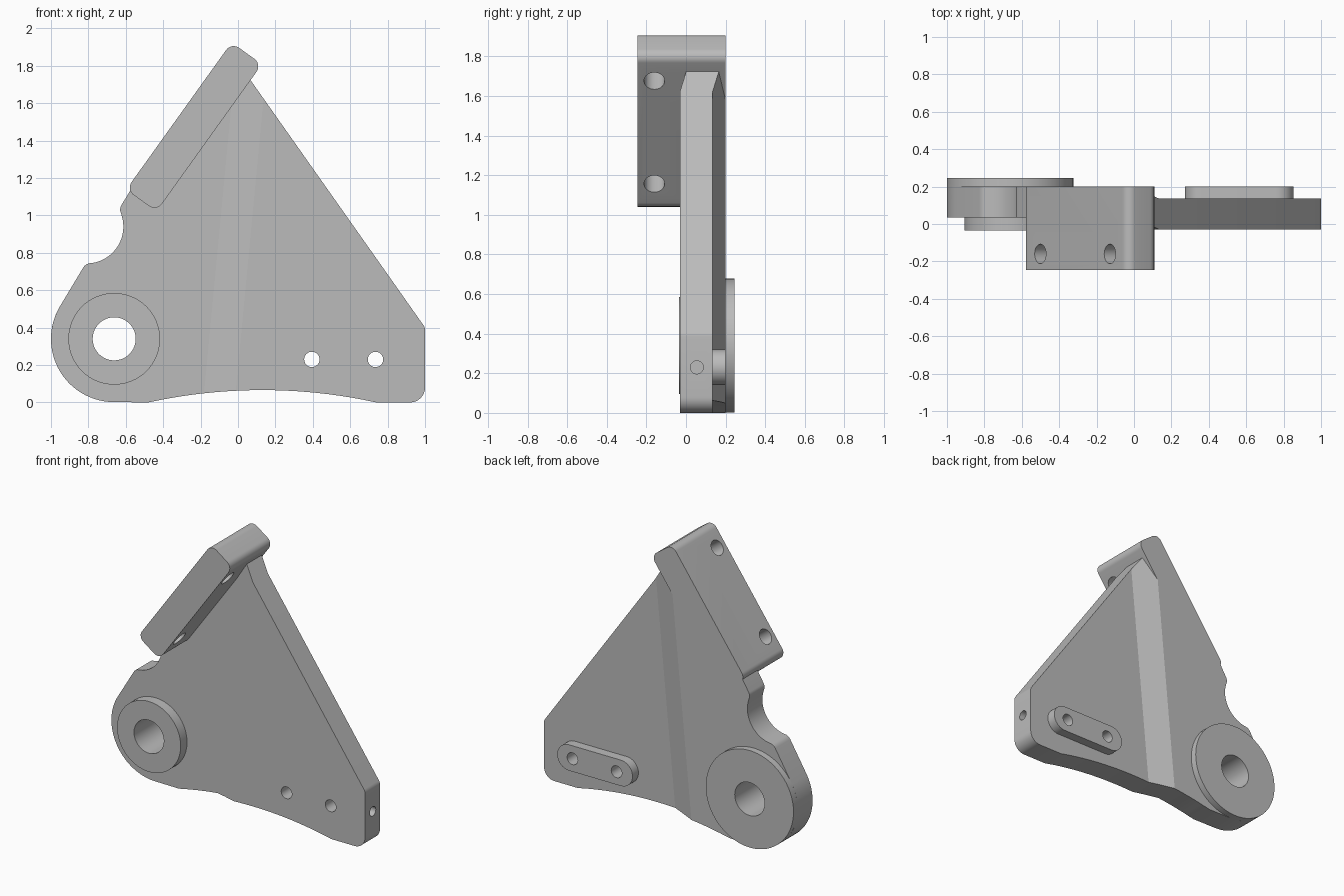
import bpy, bmesh, math
from mathutils import Vector, Matrix

cube = bpy.data.objects.get("Cube")
if cube:
    bpy.data.objects.remove(cube, do_unlink=True)

grey = bpy.data.materials.new("machined grey")
grey.use_nodes = True
GREY = (0.5, 0.5, 0.5, 1)
grey.diffuse_color = GREY
grey.node_tree.nodes["Principled BSDF"].inputs["Base Color"].default_value = GREY


def arc(cx, cz, r, a0, a1, n):
    """Points on an arc in the xz plane, angles in degrees."""
    steps = [math.radians(a0 + (a1 - a0) * i / n) for i in range(n + 1)]
    return [(cx + r * math.cos(a), cz + r * math.sin(a)) for a in steps]


def slot(cx, cz, half_len, half_wid, r, turn=0):
    """Rounded rectangle whose long axis is turned from x by an angle."""
    pts = []
    for i, (sx, sz) in enumerate([(1, 1), (-1, 1), (-1, -1), (1, -1)]):
        pts += arc(sx * (half_len - r), sz * (half_wid - r), r, i * 90, i * 90 + 90, 10)
    c, s = math.cos(turn), math.sin(turn)
    return [(cx + x * c - z * s, cz + x * s + z * c) for x, z in pts]


def prism(name, pts, y0, y1, cuts=(), shift=None):
    """Extrude an xz outline along y, optionally split by lines and sheared in y."""
    bm = bmesh.new()
    bm.faces.new([bm.verts.new((x, y0, z)) for x, z in pts])
    bmesh.ops.remove_doubles(bm, verts=bm.verts, dist=0.0005)
    for co, no in cuts:
        bmesh.ops.bisect_plane(bm, geom=bm.verts[:] + bm.edges[:] + bm.faces[:],
                               plane_co=co, plane_no=no, dist=0.0001)
    out = bmesh.ops.extrude_face_region(bm, geom=bm.faces[:])
    bmesh.ops.translate(bm, vec=(0, y1 - y0, 0),
                        verts=[v for v in out["geom"] if isinstance(v, bmesh.types.BMVert)])
    if shift:
        for v in bm.verts:
            v.co.y += shift(v.co)
    bmesh.ops.recalc_face_normals(bm, faces=bm.faces[:])
    return add_object(name, bm)


def rod(name, centre, axis, r, depth):
    """Cylinder along any axis."""
    bm = bmesh.new()
    turn = Vector((0, 0, 1)).rotation_difference(Vector(axis)).to_matrix().to_4x4()
    bmesh.ops.create_cone(bm, cap_ends=True, segments=64, radius1=r, radius2=r, depth=depth,
                          matrix=Matrix.Translation(centre) @ turn)
    return add_object(name, bm)


def add_object(name, bm):
    mesh = bpy.data.meshes.new(name)
    bm.to_mesh(mesh)
    bm.free()
    mesh.materials.append(grey)
    ob = bpy.data.objects.new(name, mesh)
    bpy.context.scene.collection.objects.link(ob)
    return ob


def boolean(target, tool, operation):
    """Apply a boolean and discard the tool."""
    mod = target.modifiers.new(operation, "BOOLEAN")
    mod.object, mod.operation, mod.solver = tool, operation, "EXACT"
    bpy.context.view_layer.objects.active = target
    bpy.ops.object.modifier_apply(modifier=mod.name)
    bpy.data.objects.remove(tool, do_unlink=True)


# Web plate: flat on both sides of a tilted jog
HUB = (-0.662, 0.34)
outline = arc(*HUB, 0.338, 150, 270, 36)
outline += [(-0.48, 0.0)]
sag_r = 2.85
outline += arc(0.13, 0.066 - sag_r, sag_r, 102, 78, 20)[1:-1]
outline += [(0.74, 0.0)]
outline += arc(0.92, 0.08, 0.08, -90, 0, 8)
outline += arc(0.95, 0.385, 0.05, 0, 35, 4)
outline += [(0.055, 1.74), (-0.02, 1.74), (-0.52, 1.15), (-0.572, 1.14)]
outline += arc(-0.58, 1.03, 0.05, 150, 185, 4)
outline += arc(-0.81, 0.94, 0.197, 15, -80, 20)
outline += arc(-0.785, 0.695, 0.05, 92, 150, 5)

TILT = 0.095


def jog(co):
    t = (co.x - TILT * co.z + 0.186) / 0.168
    return -0.065 * min(max(t, 0), 1)


normal = (1, 0, -TILT)
bracket = prism("support_bracket", outline, 0.035, 0.2,
                [((x, 0, 0), normal) for x in (-0.186, -0.018)], jog)

# Mounting bar along the upper left edge
LEAN = math.atan2(0.813, 0.582)
along = Vector((math.cos(LEAN), 0, math.sin(LEAN)))
across = Vector((along.z, 0, -along.x))
bar_mid = Vector((-0.235, 0, 1.473))
bar = prism("mounting_bar", slot(bar_mid.x, bar_mid.z, 0.484, 0.1, 0.05, LEAN), -0.245, 0.2)
boolean(bracket, bar, "UNION")

# Pivot bosses and the rear pad
boolean(bracket, rod("front_boss", (HUB[0], 0.06, HUB[1]), (0, 1, 0), 0.245, 0.19), "UNION")
boolean(bracket, rod("rear_disc", (HUB[0], 0.2225, HUB[1]), (0, 1, 0), 0.338, 0.045), "UNION")
boolean(bracket, prism("rear_pad", slot(0.562, 0.23, 0.29, 0.09, 0.09), 0.06, 0.2), "UNION")

# Drilled holes
holes = [((HUB[0], 0, HUB[1]), (0, 1, 0), 0.115, 1),
         ((0.395, 0, 0.23), (0, 1, 0), 0.041, 1),
         ((0.735, 0, 0.23), (0, 1, 0), 0.041, 1),
         ((1, 0.055, 0.23), (1, 0, 0), 0.033, 0.36)]
for step in (-0.317, 0.322):
    holes.append((bar_mid + along * step + Vector((0, -0.16, 0)), across, 0.052, 0.5))
for centre, axis, r, depth in holes:
    boolean(bracket, rod("hole_cutter", centre, axis, r, depth), "DIFFERENCE")

bpy.ops.object.select_all(action="DESELECT")
bracket.select_set(True)
bpy.context.view_layer.objects.active = bracket
bpy.ops.object.shade_smooth_by_angle(angle=math.radians(16))
